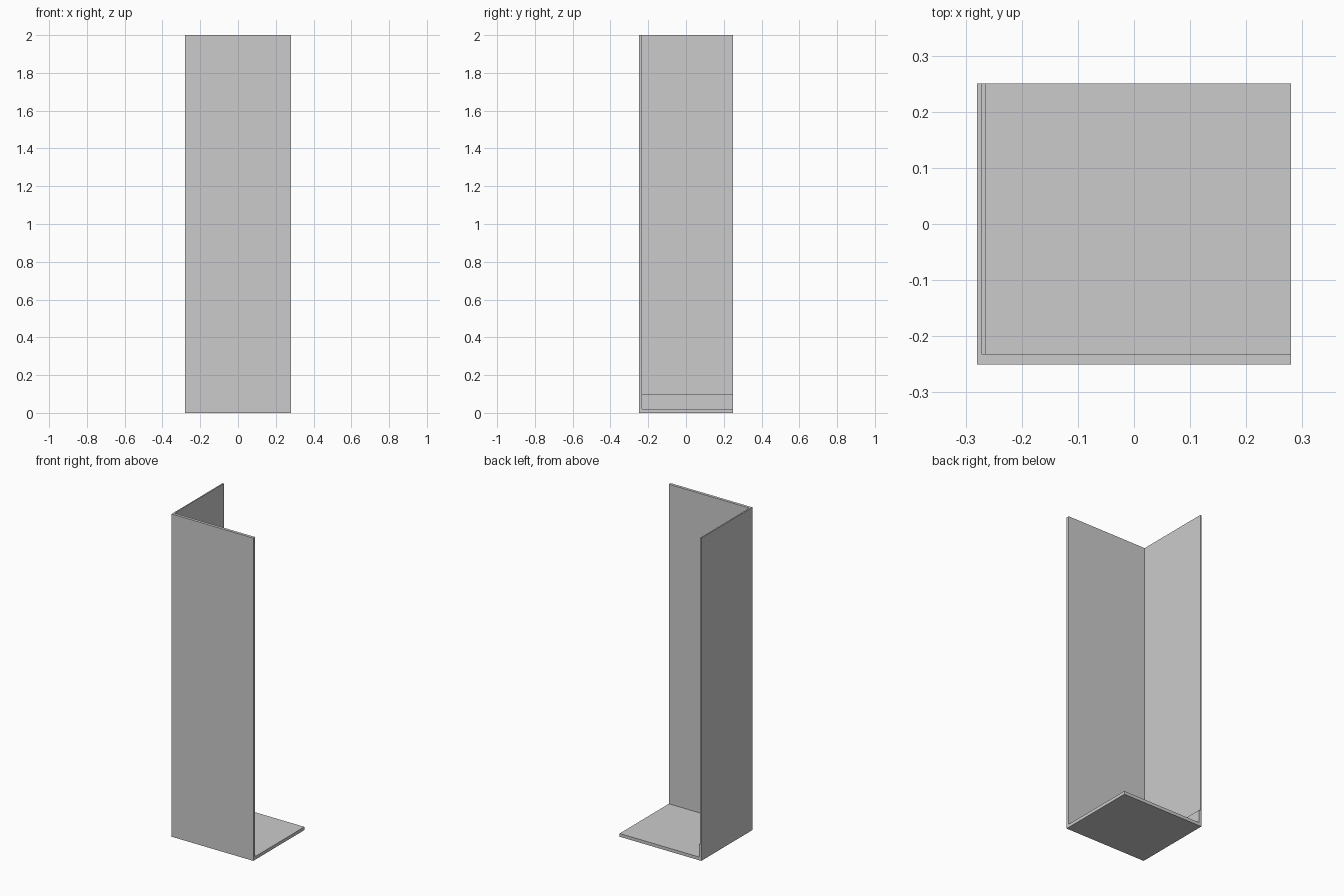
import bpy

if "Cube" in bpy.data.objects:
    bpy.data.objects.remove(bpy.data.objects["Cube"])


def box(name, lo, hi):
    """Axis-aligned box between two corners."""
    bpy.ops.mesh.primitive_cube_add(
        size=1, location=[(a + b) / 2 for a, b in zip(lo, hi)])
    ob = bpy.context.object
    ob.name = name
    ob.scale = [b - a for a, b in zip(lo, hi)]
    bpy.ops.object.transform_apply(location=False, rotation=False, scale=True)
    return ob


W, D, H = 0.28, 0.25, 2.0            # half width, half depth, height
SIDE, FRONT, FLOOR = 0.008, 0.018, 0.02

# Open corner shell: front wall, left wall and floor in one body
shell = box("corner_shell", (-W, -D, 0), (W, D, H))

# Hollow that leaves the right, back and top open
hollow = box("hollow_cutter", (-W + SIDE, -D + FRONT, FLOOR), (W + 1, D + 1, H + 1))
hollow.hide_render = True
hollow.hide_viewport = True

cut = shell.modifiers.new("hollow", "BOOLEAN")
cut.operation = "DIFFERENCE"
cut.solver = "EXACT"
cut.object = hollow

# Low skirting strip along the foot of the left wall
box("skirting_strip", (-W + SIDE, -D + FRONT, FLOOR), (-W + SIDE + 0.008, D, 0.1))
